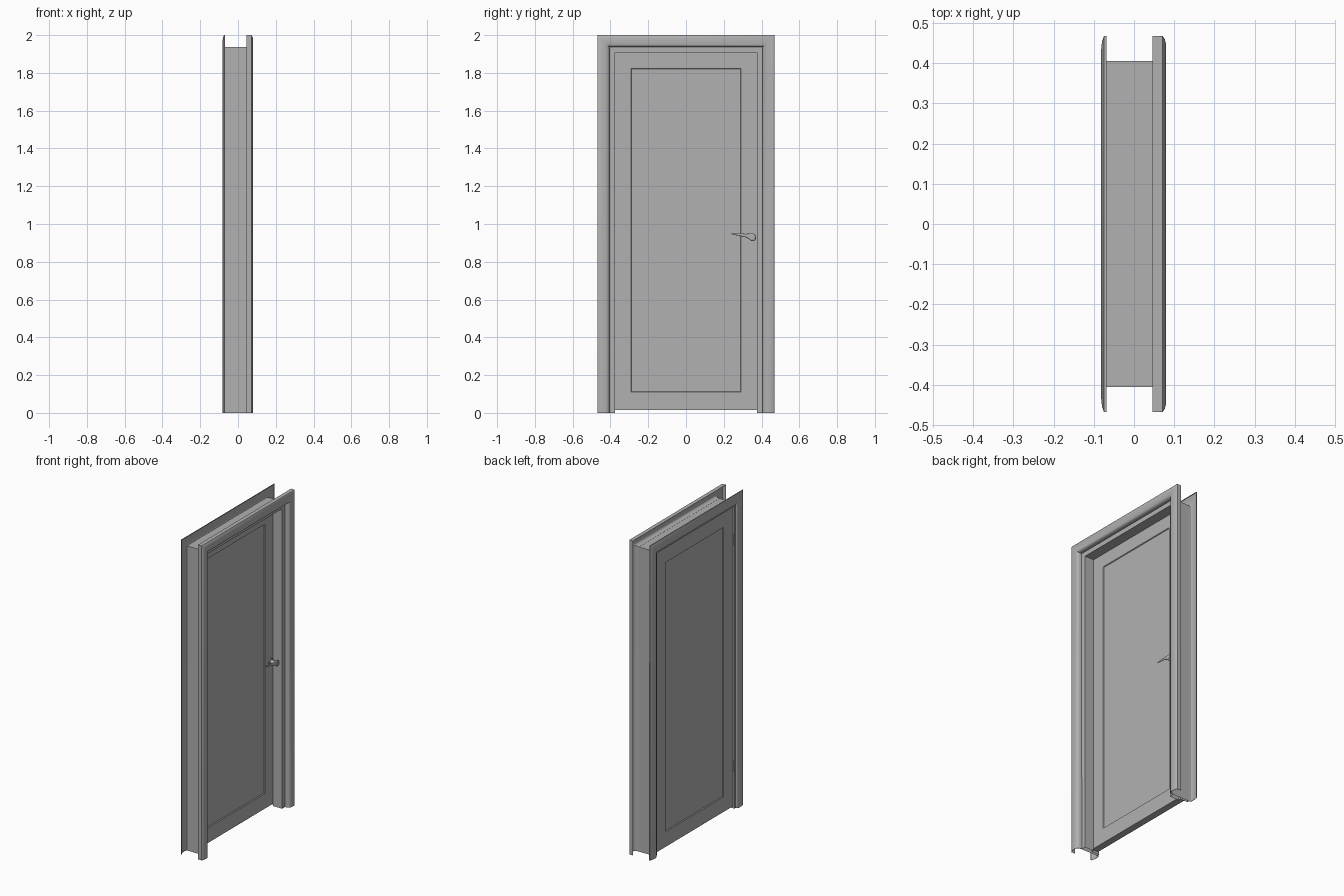
import bpy, bmesh, math

if "Cube" in bpy.data.objects:
    bpy.data.objects.remove(bpy.data.objects["Cube"])

grey = bpy.data.materials.new("grey_paint")
grey.diffuse_color = (.44, .44, .44, 1)
grey.use_nodes = True
grey.node_tree.nodes["Principled BSDF"].inputs["Base Color"].default_value = grey.diffuse_color


def smooth_shade(ob, angle=30):
    bpy.ops.object.select_all(action='DESELECT')
    ob.select_set(True)
    bpy.context.view_layer.objects.active = ob
    bpy.ops.object.shade_smooth_by_angle(angle=math.radians(angle))


def finish(bm, name, smooth=True):
    bmesh.ops.recalc_face_normals(bm, faces=bm.faces)
    me = bpy.data.meshes.new(name)
    bm.to_mesh(me)
    bm.free()
    me.materials.append(grey)
    ob = bpy.data.objects.new(name, me)
    bpy.context.collection.objects.link(ob)
    if smooth:
        smooth_shade(ob)
    return ob


def skin(bm, rings, closed):
    """Bridge consecutive rows of vertices with quads."""
    for a, b in zip(rings, rings[1:]):
        n = len(a)
        for i in range(n if closed else n - 1):
            j = (i + 1) % n
            bm.faces.new((a[i], a[j], b[j], b[i]))


def door_surround(name, profile, closed=False, thickness=0):
    """Sweep an (x, y) profile up, over and down with mitred corners."""
    bm = bmesh.new()
    rings = []
    for side, top in ((-1, 0), (-1, 1), (1, 1), (1, 0)):
        rings.append([bm.verts.new((x, side * y, (y + 1.532) * top)) for x, y in profile])
    skin(bm, rings, closed)
    ob = finish(bm, name, smooth=False)
    if thickness:
        mod = ob.modifiers.new("sheet", 'SOLIDIFY')
        mod.thickness = thickness
        mod.offset = 0
        bpy.context.view_layer.objects.active = ob
        bpy.ops.object.modifier_apply(modifier=mod.name)
    smooth_shade(ob)   # after the thickness, so the sheet rims stay sharp


def cylinder(name, loc, radius, depth, rot=(0, 0, 0)):
    bpy.ops.mesh.primitive_cylinder_add(vertices=20, radius=radius, depth=depth,
                                        location=loc, rotation=rot)
    ob = bpy.context.object
    ob.name = name
    ob.data.materials.append(grey)
    smooth_shade(ob)


# Rebated jamb, open at the floor
door_surround("jamb", [(.048, .405), (.048, .375), (-.016, .375),
                       (-.016, .39), (-.068, .39), (-.068, .405)], closed=True)

# Deep rounded architrave on the +x side
door_surround("deep_architrave", [(.046, .467), (.071, .467), (.0755, .460), (.078, .451),
                                  (.079, .44), (.079, .427), (.077, .417), (.072, .410),
                                  (.064, .406), (.048, .405)], thickness=.002)

# Shallow architrave on the -x side
door_surround("shallow_architrave", [(-.069, .467), (-.074, .467), (-.078, .456),
                                     (-.080, .442), (-.081, .428), (-.080, .414),
                                     (-.076, .405), (-.068, .400)], thickness=.002)

# Door leaf with a recessed panel on both faces
bm = bmesh.new()
bmesh.ops.create_cube(bm, size=1)
for v in bm.verts:
    v.co = (-.038 + v.co.x * .044, v.co.y * .776, .9675 + v.co.z * 1.905)
bm.normal_update()
faces = [f for f in bm.faces if abs(f.normal.x) > .9]
bmesh.ops.inset_individual(bm, faces=faces, thickness=.096, use_even_offset=True)
bmesh.ops.inset_individual(bm, faces=faces, thickness=.003, depth=-.005,
                           use_even_offset=True)
finish(bm, "door_leaf", smooth=False)

# Tapered, gently curved lever: (x, y, z, radius across, radius up)
stations = [(.027, .370, .929, .002, .007), (.029, .366, .929, .004, .014),
            (.030, .357, .929, .005, .020), (.031, .345, .931, .005, .020),
            (.031, .332, .935, .005, .014), (.030, .315, .939, .004, .009),
            (.029, .290, .943, .004, .007), (.026, .262, .946, .003, .005),
            (.022, .237, .949, .002, .002)]
bm = bmesh.new()
rings = []
for x, y, z, rx, rz in stations:
    rings.append([bm.verts.new((x + rx * math.cos(a), y, z + rz * math.sin(a)))
                  for a in [2 * math.pi * k / 16 for k in range(16)]])
skin(bm, rings, True)
bm.faces.new(rings[0])
bm.faces.new(rings[-1])
finish(bm, "handle_lever")

# Handle neck and rose
turn = (0, math.pi / 2, 0)
cylinder("handle_neck", (.010, .348, .930), .012, .054, turn)
cylinder("handle_rose", (-.013, .348, .930), .020, .008, turn)

# Hinge knuckles
for i, z in enumerate((.27, 1.71)):
    cylinder(f"hinge_{i + 1}", (-.066, -.389, z), .005, .075)
